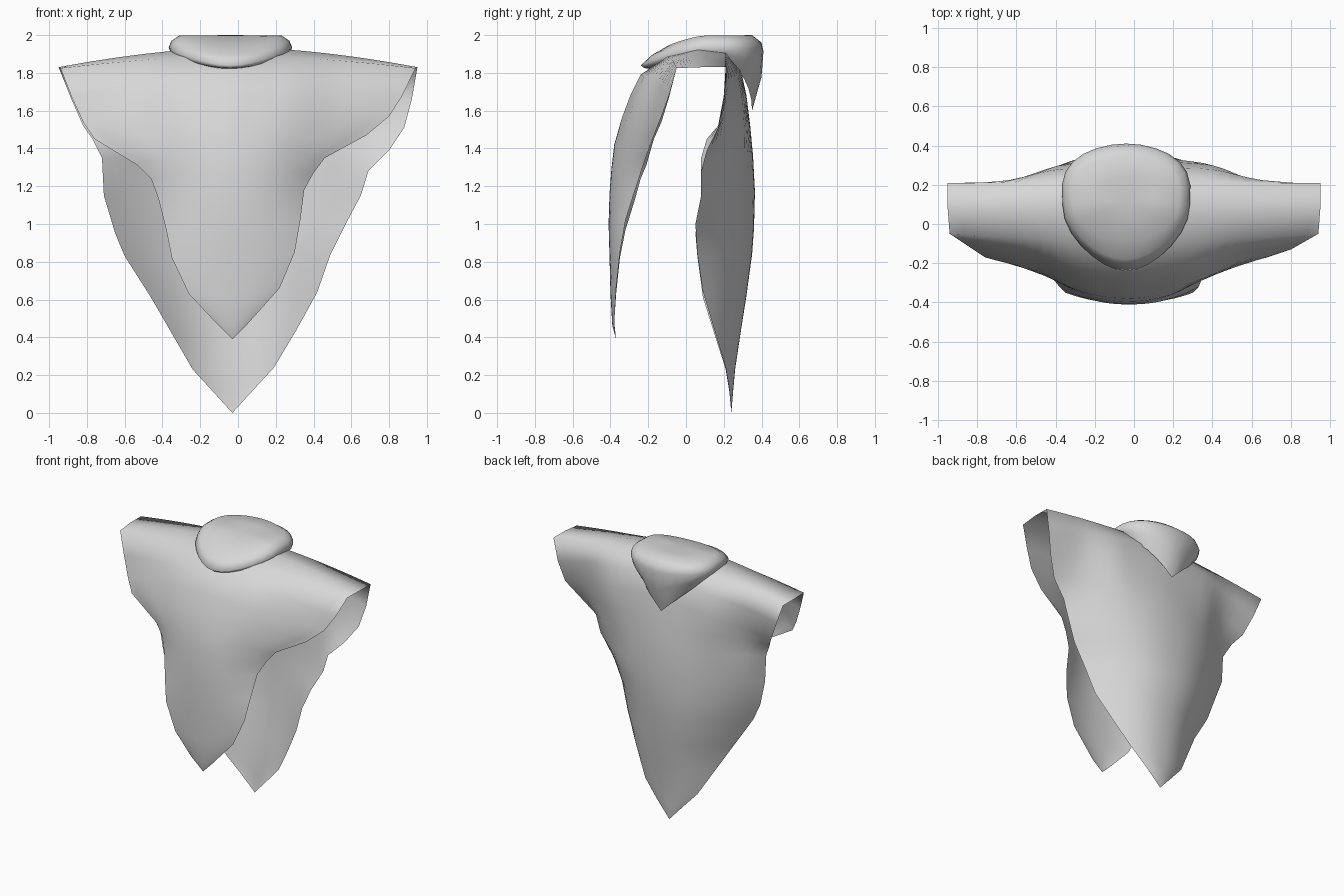
import bpy, bmesh, math

if "Cube" in bpy.data.objects:
    bpy.data.objects.remove(bpy.data.objects["Cube"])

cloth = bpy.data.materials.new("light_grey_cloth")
cloth.use_nodes = True
GREY = (0.68, 0.68, 0.68, 1)
cloth.diffuse_color = GREY
cloth.node_tree.nodes["Principled BSDF"].inputs["Base Color"].default_value = GREY


def loft(name, rows, closed=False, cap=None):
    """Skin a list of point rows into one smooth sheet."""
    bm = bmesh.new()
    grid = [[bm.verts.new(p) for p in row] for row in rows]
    n = len(rows[0])
    for a, b in zip(grid, grid[1:]):
        for i in range(n if closed else n - 1):
            j = (i + 1) % n
            bm.faces.new((a[i], a[j], b[j], b[i]))
    if cap:
        tip = bm.verts.new(cap)
        for i in range(n):
            bm.faces.new((grid[-1][i], grid[-1][(i + 1) % n], tip))
    bmesh.ops.remove_doubles(bm, verts=bm.verts[:], dist=0.0005)
    me = bpy.data.meshes.new(name)
    bm.to_mesh(me)
    bm.free()
    for p in me.polygons:
        p.use_smooth = True
    me.materials.append(cloth)
    ob = bpy.data.objects.new(name, me)
    bpy.context.collection.objects.link(ob)


# Each row: right edge x, z; left edge x, z; edge y; centre y, z; sleeve weight
front = [
    (-.03, .39, -.03, .39, -.37, -.37, .39, 0),
    (-.12, .48, .05, .47, -.38, -.39, .46, 0),
    (-.26, .63, .22, .66, -.37, -.40, .63, 0),
    (-.35, .82, .30, .85, -.35, -.405, .83, 0),
    (-.38, .97, .33, 1.02, -.32, -.41, 1.0, 0),
    (-.42, 1.13, .35, 1.18, -.27, -.405, 1.16, 0),
    (-.46, 1.24, .40, 1.27, -.24, -.395, 1.29, 0),
    (-.53, 1.31, .46, 1.35, -.21, -.38, 1.42, .2),
    (-.76, 1.45, .68, 1.47, -.17, -.34, 1.56, .6),
    (-.82, 1.54, .80, 1.57, -.13, -.295, 1.68, .6),
    (-.88, 1.67, .87, 1.68, -.09, -.24, 1.79, .6),
    (-.94, 1.825, .94, 1.825, -.05, -.10, 1.89, .6),
]
shoulder = [(-.95, 1.83, .95, 1.83, .08, .06, 1.935, 0)]
back = [
    (-.95, 1.83, .95, 1.83, .21, .21, 1.915, 0),
    (-.89, 1.68, .92, 1.66, .20, .29, 1.82, .6),
    (-.82, 1.52, .88, 1.51, .17, .32, 1.68, .6),
    (-.77, 1.45, .80, 1.39, .11, .34, 1.52, .4),
    (-.72, 1.35, .69, 1.28, .08, .355, 1.36, 0),
    (-.71, 1.15, .65, 1.15, .08, .365, 1.17, 0),
    (-.65, .95, .57, 1.0, .05, .36, .98, 0),
    (-.60, .83, .49, .84, .06, .35, .84, 0),
    (-.46, .61, .42, .64, .09, .32, .62, 0),
    (-.35, .42, .31, .44, .15, .29, .43, 0),
    (-.24, .23, .19, .24, .21, .26, .23, 0),
    (-.13, .11, .08, .12, .23, .25, .12, 0),
    (-.03, 0, -.03, 0, .24, .24, 0, 0),
]


def smoothstep(a, b, v):
    t = min(max((v - a) / (b - a), 0), 1)
    return t * t * (3 - 2 * t)


def sheet_row(row, start, end, share, steps=28):
    """Rounded chest in the middle that steps back to flatter sleeves."""
    xr, zr, xl, zl, ye, yc, zc, sleeve = row
    pts = []
    for i in range(steps + 1):
        u = 2 * i / steps - 1
        t = abs(u)
        x = xr + (xl - xr) * (u + 1) / 2
        ze = zr if u < 0 else zl
        stepped = share * smoothstep(start, end, abs(x)) + (1 - share) * t
        fall = (1 - sleeve) * t ** 2.2 + sleeve * stepped
        pts.append((x, yc + (ye - yc) * fall, zc + (ze - zc) * t ** 1.7))
    return pts


# Draped body: one sheet from the front point, over the shoulders, to the back point
loft("draped_tunic",
     [sheet_row(r, .22, .56, .5) for r in front]
     + [sheet_row(r, .36, .68, .8) for r in shoulder + back])


def hood_ring(rx, cy, front_r, back_r, z, front_drop, back_drop, taper=0, n=28):
    pts = []
    for i in range(n):
        a = 2 * math.pi * i / n
        s, c = math.sin(a), math.cos(a)
        f, b = max(c, 0), max(-c, 0)
        drop = front_drop * f ** 1.5
        x = rx * s * (1 - taper * f * f)
        if c < 0:
            drop += back_drop * (1 - abs(s))
            x *= 1 + .15 * b * abs(s)
        pts.append((-.04 + x, cy - front_r * f + back_r * b ** .75, z - drop))
    return pts


# Lowered hood: pointed lip in front, hanging point behind, shallow closed top
loft("folded_hood", [
    hood_ring(.27, .10, .27, .25, 1.87, .05, .27, .2),
    hood_ring(.31, .10, .32, .30, 1.90, .075, .12, .25),
    hood_ring(.325, .10, .34, .31, 1.935, .095, .02, .25),
    hood_ring(.31, .10, .28, .30, 1.97, .075, .01, .2),
    hood_ring(.27, .10, .19, .25, 1.997, .05, -.003, .1),
    hood_ring(.14, .11, .10, .13, 1.998, .02, 0),
], closed=True, cap=(-.04, .11, 1.997))
